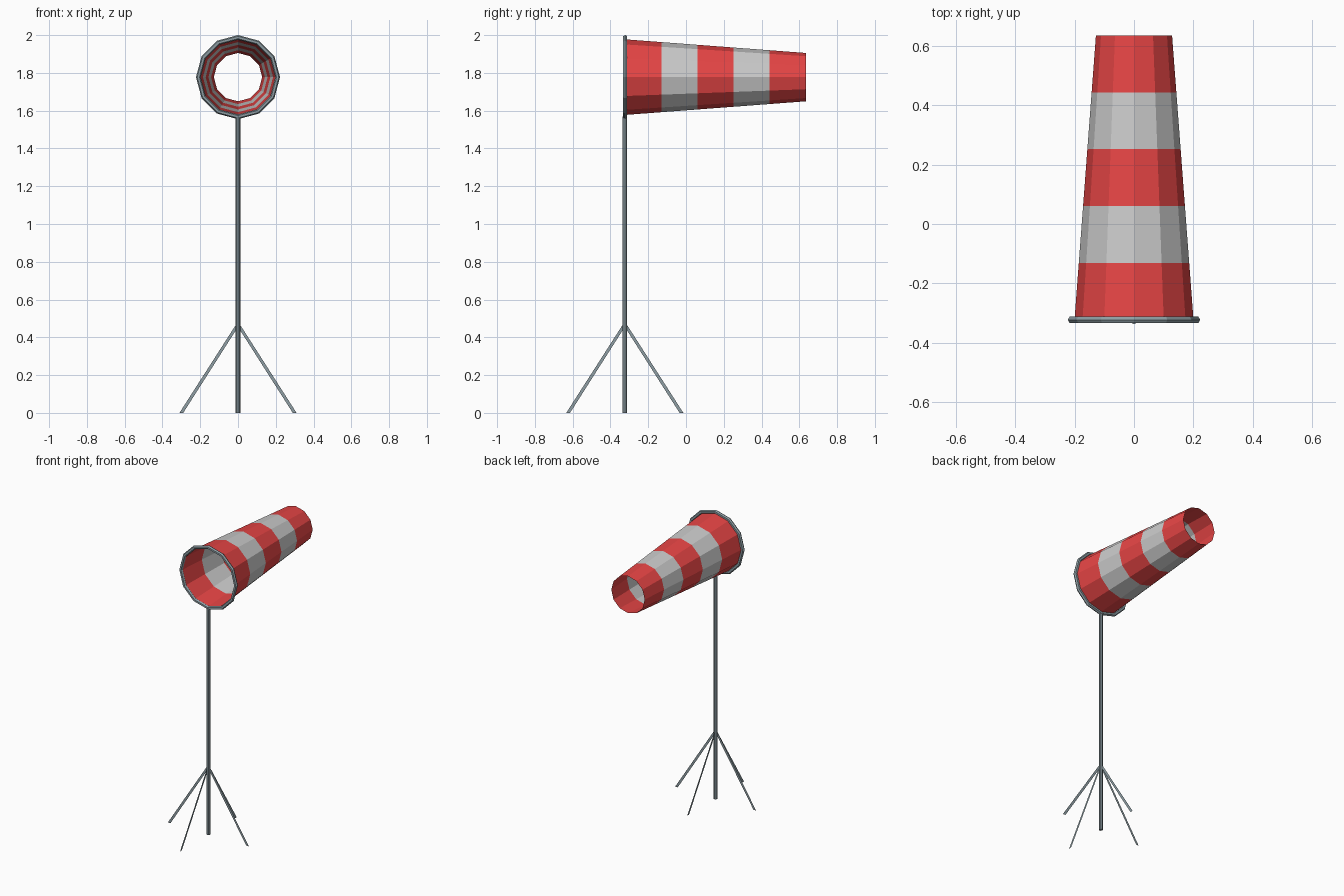
import bpy, bmesh
from math import sin, cos, pi

if "Cube" in bpy.data.objects:
    bpy.data.objects.remove(bpy.data.objects["Cube"])

POLE_Y, HUB_Z, SIDES = -0.324, 1.7775, 12


def material(name, rgb):
    m = bpy.data.materials.new(name)
    m.diffuse_color = (*rgb, 1)
    m.use_nodes = True
    m.node_tree.nodes["Principled BSDF"].inputs["Base Color"].default_value = m.diffuse_color
    return m


red = material("red_fabric", (0.8, 0.06, 0.06))
white = material("white_fabric", (0.8, 0.8, 0.8))
steel = material("steel", (0.27, 0.34, 0.37))


def mesh_object(name, bm, mats):
    me = bpy.data.meshes.new(name)
    bm.to_mesh(me)
    bm.free()
    for m in mats:
        me.materials.append(m)
    ob = bpy.data.objects.new(name, me)
    bpy.context.collection.objects.link(ob)
    return ob


# Tapered open sock with five alternating bands
bm = bmesh.new()
bands, y0, y1, r0, r1 = 5, -0.322, 0.634, 0.2, 0.128
rings = []
for i in range(bands + 1):
    t = i / bands
    r, y = r0 + (r1 - r0) * t, y0 + (y1 - y0) * t
    rings.append([bm.verts.new((r * cos(2 * pi * k / SIDES), y,
                                HUB_Z + r * sin(2 * pi * k / SIDES)))
                  for k in range(SIDES)])
for i in range(bands):
    a, b = rings[i], rings[i + 1]
    for k in range(SIDES):
        n = (k + 1) % SIDES
        bm.faces.new((a[k], b[k], b[n], a[n])).material_index = i % 2
mesh_object("wind_sock", bm, [red, white])

# Mouth hoop
bpy.ops.mesh.primitive_torus_add(major_segments=SIDES, minor_segments=6,
                                 major_radius=0.21, minor_radius=0.0125,
                                 location=(0, -0.322, HUB_Z), rotation=(pi / 2, 0, 0))
hoop = bpy.context.object
hoop.name = "mouth_hoop"
hoop.data.materials.append(steel)

# Pole
pole_top = 1.57
bpy.ops.mesh.primitive_cylinder_add(vertices=8, radius=0.0125, depth=pole_top,
                                    location=(0, POLE_Y, pole_top / 2))
pole = bpy.context.object
pole.name = "pole"
pole.data.materials.append(steel)

# Four flat upright strip legs around the pole
for i in range(4):
    bm = bmesh.new()
    bm.faces.new([bm.verts.new((x, 0, z)) for x, z in
                  ((0.31, 0), (0, 0.484), (0, 0.455), (0.29, 0))])
    leg = mesh_object(f"leg_{i + 1}", bm, [steel])
    leg.location = (0, POLE_Y, 0)
    leg.rotation_euler.z = i * pi / 2
